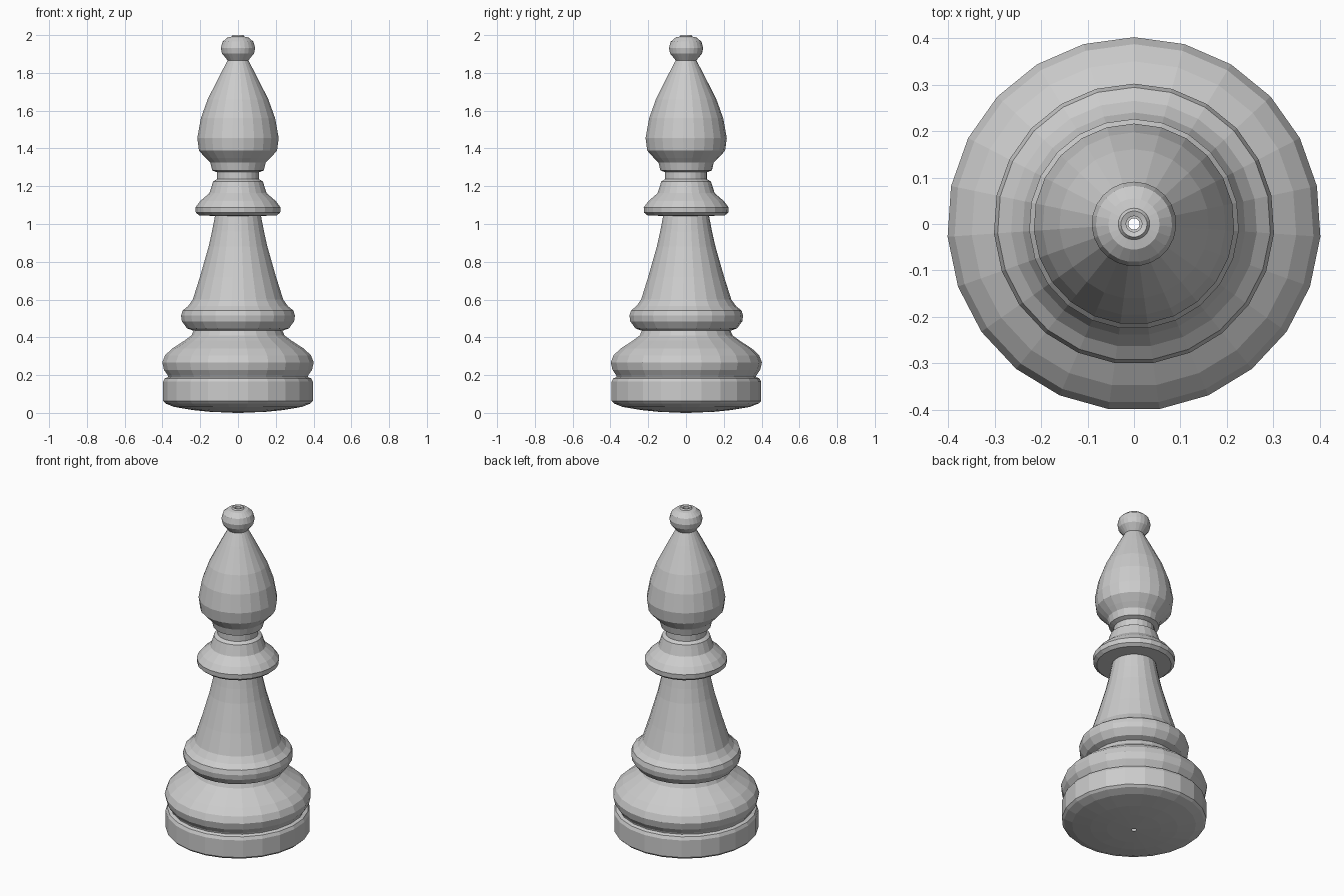
import bpy, bmesh
from math import radians, tau, sin, cos

SIDES = 23

# Half silhouette (radius, height), from the underside to the pierced finial
base = [(0.012, 0.0), (0.15, 0.006), (0.24, 0.015), (0.34, 0.032), (0.385, 0.05),
        (0.397, 0.062), (0.397, 0.165), (0.388, 0.183), (0.37, 0.19), (0.372, 0.198),
        (0.393, 0.228), (0.402, 0.268), (0.387, 0.305), (0.35, 0.34),
        (0.285, 0.382), (0.247, 0.41), (0.236, 0.435), (0.27, 0.447),
        (0.298, 0.485), (0.302, 0.515), (0.294, 0.542), (0.265, 0.565), (0.24, 0.60)]
stem = [(0.202, 0.72), (0.156, 0.88), (0.138, 0.96), (0.122, 1.043)]
collar = [(0.205, 1.045), (0.224, 1.06), (0.226, 1.088), (0.2, 1.122), (0.152, 1.163),
          (0.14, 1.20), (0.132, 1.225), (0.112, 1.237), (0.112, 1.274)]
head = [(0.137, 1.284), (0.147, 1.325), (0.172, 1.35), (0.207, 1.388), (0.216, 1.455),
        (0.197, 1.56), (0.161, 1.66), (0.09, 1.80), (0.055, 1.866)]
finial = [(0.085, 1.903), (0.091, 1.932), (0.082, 1.965), (0.055, 1.988),
          (0.034, 1.992), (0.028, 2.0), (0.017, 1.996), (0.017, 1.98)]


def lathe(name, profile):
    """Turn a profile round the z axis into a flat-faceted skin."""
    bm = bmesh.new()
    rings = []
    for r, z in profile:
        rings.append([bm.verts.new((r * cos(radians(90) + tau * i / SIDES),
                                    r * sin(radians(90) + tau * i / SIDES), z))
                      for i in range(SIDES)])
    for low, high in zip(rings, rings[1:]):
        for i in range(SIDES):
            j = (i + 1) % SIDES
            bm.faces.new((low[i], low[j], high[j], high[i]))
    mesh = bpy.data.meshes.new(name)
    bm.to_mesh(mesh)
    bm.free()
    obj = bpy.data.objects.new(name, mesh)
    bpy.context.collection.objects.link(obj)
    return obj


# One continuous turned piece
lathe("turned_chess_bishop", base + stem + collar + head + finial)
